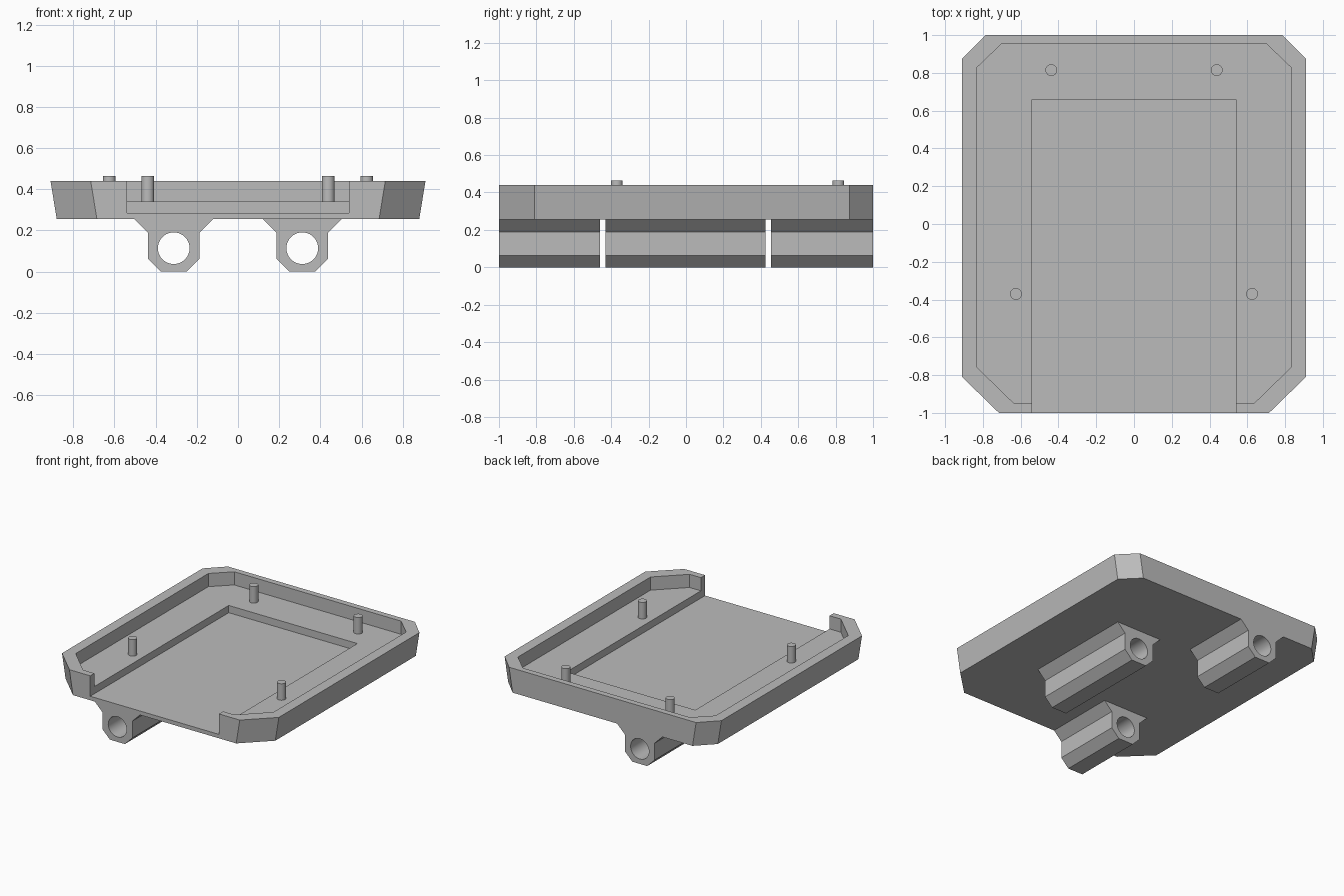
import bpy
import bmesh
from math import radians, cos, sin, tau

cube = bpy.data.objects.get("Cube")
if cube:
    bpy.data.objects.remove(cube, do_unlink=True)

# One plain grey plastic
grey = bpy.data.materials.new("grey plastic")
grey.use_nodes = True
COLOUR = (0.5, 0.5, 0.5, 1)
grey.diffuse_color = COLOUR
grey.node_tree.nodes["Principled BSDF"].inputs["Base Color"].default_value = COLOUR


def loft(name, start, end):
    """Solid between two matching rings of 3D points."""
    bm = bmesh.new()
    a = [bm.verts.new(p) for p in start]
    b = [bm.verts.new(p) for p in end]
    bm.faces.new(a)
    bm.faces.new(b)
    for i in range(len(a)):
        j = (i + 1) % len(a)
        bm.faces.new((a[i], a[j], b[j], b[i]))
    bmesh.ops.recalc_face_normals(bm, faces=bm.faces)
    mesh = bpy.data.meshes.new(name)
    bm.to_mesh(mesh)
    bm.free()
    mesh.materials.append(grey)
    obj = bpy.data.objects.new(name, mesh)
    bpy.context.collection.objects.link(obj)
    return obj


def upright(name, outline, z0, z1):
    return loft(name, [(x, y, z0) for x, y in outline], [(x, y, z1) for x, y in outline])


def lengthwise(name, section, y0, y1):
    return loft(name, [(x, y0, z) for x, z in section], [(x, y1, z) for x, z in section])


def circle(u, v, r, n):
    return [(u + r * cos(tau * i / n), v + r * sin(tau * i / n)) for i in range(n)]


def mirrored(half):
    """Close a right-hand half outline across the middle."""
    return half + [(-u, v) for u, v in reversed(half)]


def activate(obj):
    bpy.ops.object.select_all(action="DESELECT")
    obj.select_set(True)
    bpy.context.view_layer.objects.active = obj


def cut(obj, cutter):
    cutter.hide_render = True
    mod = obj.modifiers.new("cut", "BOOLEAN")
    mod.operation = "DIFFERENCE"
    mod.solver = "EXACT"
    mod.object = cutter
    activate(obj)
    bpy.ops.object.modifier_apply(modifier=mod.name)
    bpy.data.objects.remove(cutter, do_unlink=True)


def smooth(obj):
    activate(obj)
    bpy.ops.object.shade_smooth_by_angle(angle=radians(30))


BASE, RECESS, LEDGE, RIM = 0.255, 0.285, 0.34, 0.44

# Tray: chamfered outline whose sides lean outwards towards the rim
rim = mirrored([(0.715, -1), (0.91, -0.81), (0.91, 0.875), (0.785, 1)])
foot = [(x - 0.03 if x > 0 else x + 0.03, y) for x, y in rim]
tray = loft("tray", [(x, y, BASE) for x, y in foot], [(x, y, RIM) for x, y in rim])

# Pocket inside the rim, then the deeper recess open at the front
pocket = mirrored([(0.635, -0.95), (0.83, -0.76), (0.83, 0.83), (0.70, 0.955)])
cut(tray, upright("pocket_cutter", pocket, LEDGE, 0.6))
recess = mirrored([(0.54, -1.1), (0.54, 0.66)])
cut(tray, upright("recess_cutter", recess, RECESS, 0.7))

# Locating pins on the ledge
for end, px, py in (("front", 0.625, -0.37), ("back", 0.438, 0.815)):
    for side, s in (("left", 1), ("right", -1)):
        smooth(upright(f"{end}_{side}_pin", circle(s * px, py, 0.031, 32), LEDGE - 0.01, 0.465))

# Hinge knuckles under the tray, staggered along its length
half = [(0.0625, 0), (0.125, 0.0625), (0.125, 0.19), (0.19, BASE)]
for place, hx, y0, y1 in (("front", -0.312, -1, -0.46),
                          ("middle", 0.312, -0.43, 0.425),
                          ("back", -0.312, 0.455, 1)):
    section = [(hx + u, z) for u, z in mirrored(half)]
    knuckle = lengthwise(f"{place}_hinge_knuckle", section, y0, y1)
    cut(knuckle, lengthwise("bore_cutter", circle(hx, 0.114, 0.077, 48), y0 - 0.1, y1 + 0.1))
    smooth(knuckle)
